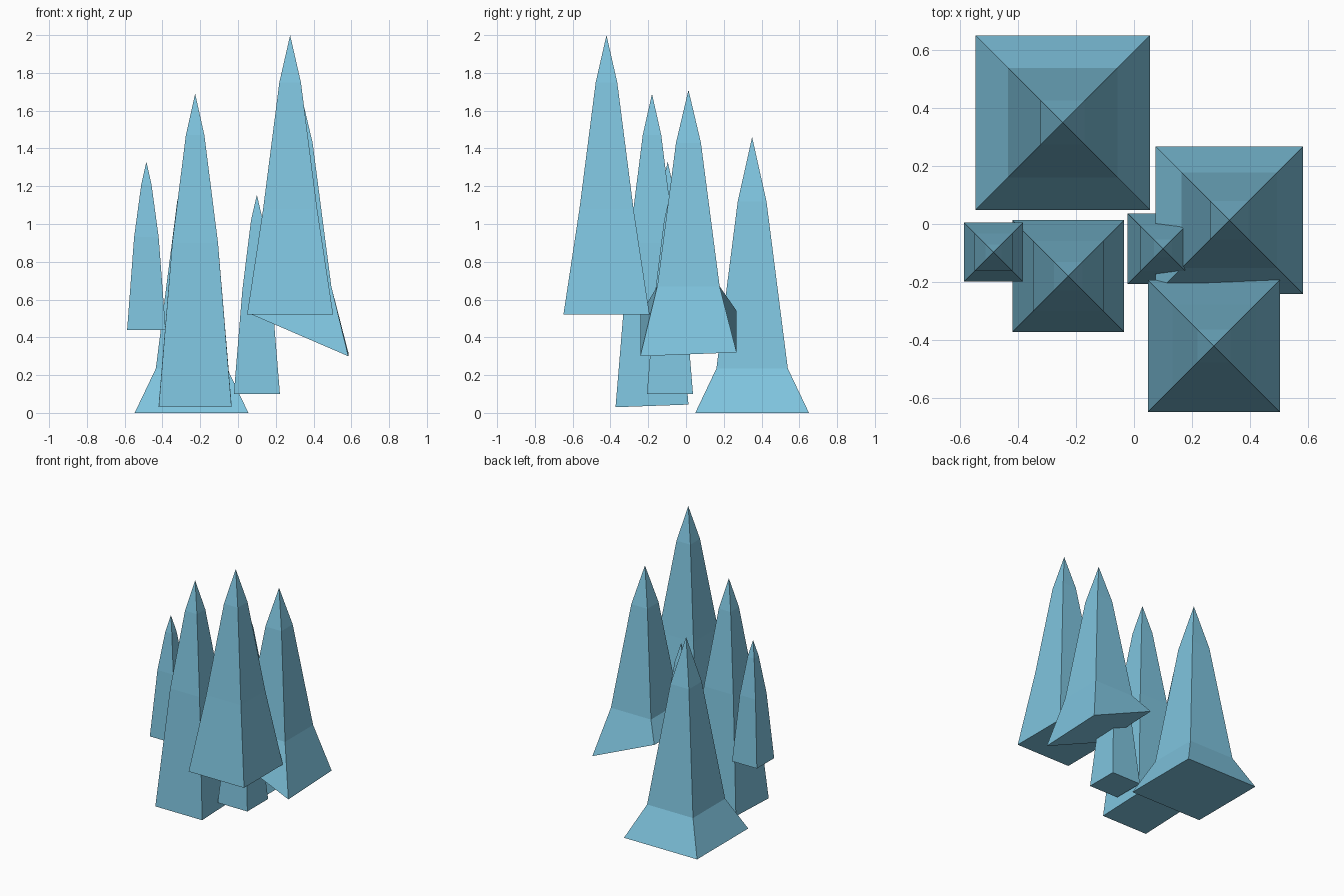
import bpy
import bmesh

# Remove the default cube
cube = bpy.data.objects.get("Cube")
if cube:
    bpy.data.objects.remove(cube, do_unlink=True)

# Single ice-blue material
ICE = (0.21, 0.55, 0.73, 1.0)
ice = bpy.data.materials.new("ice_blue")
ice.use_nodes = True
ice.diffuse_color = ICE
ice.node_tree.nodes["Principled BSDF"].inputs["Base Color"].default_value = ICE

CORNERS = [(-1, -1), (1, -1), (1, 1), (-1, 1)]


def spire(name, x, y, rings, tip, tilt=(0, 0)):
    """Square spike: rings are (half width, height); tilt slants the base."""
    bm = bmesh.new()
    loops = []
    for i, (half, z) in enumerate(rings):
        tx, ty = tilt if i == 0 else (0, 0)
        loops.append([bm.verts.new((x + sx * half, y + sy * half, z + sx * tx + sy * ty))
                      for sx, sy in CORNERS])
    apex = bm.verts.new((x, y, tip))
    bm.faces.new(loops[0][::-1])
    for i in range(4):
        j = (i + 1) % 4
        for low, high in zip(loops, loops[1:]):
            bm.faces.new((low[i], low[j], high[j], high[i]))
        bm.faces.new((loops[-1][i], loops[-1][j], apex))
    bmesh.ops.recalc_face_normals(bm, faces=bm.faces)
    mesh = bpy.data.meshes.new(name)
    bm.to_mesh(mesh)
    bm.free()
    mesh.materials.append(ice)
    obj = bpy.data.objects.new(name, mesh)
    bpy.context.collection.objects.link(obj)
    return obj


# Wide flared spire at the back
spire("back_spire", -0.246, 0.35, [(0.301, 0.0), (0.189, 0.235), (0.076, 1.12)], 1.46)
# Spire with a slanted base on the left
spire("left_spire", 0.329, 0.013, [(0.255, 0.42), (0.165, 0.67), (0.066, 1.43)], 1.71,
      tilt=(-0.11, 0.01))
# Tallest spire at the front
spire("front_spire", 0.276, -0.421, [(0.228, 0.52), (0.143, 1.08), (0.057, 1.75)], 2.0)
# Low spire in the front right
spire("middle_spire", -0.227, -0.18, [(0.193, 0.037), (0.121, 0.9), (0.049, 1.47)], 1.69,
      tilt=(0, 0.007))
# Two small spires
spire("small_right_spire", -0.485, -0.097, [(0.102, 0.44), (0.065, 0.93), (0.027, 1.21)], 1.33)
spire("small_inner_spire", 0.1, -0.085, [(0.122, 0.1), (0.077, 0.65), (0.031, 1.02)], 1.155)
